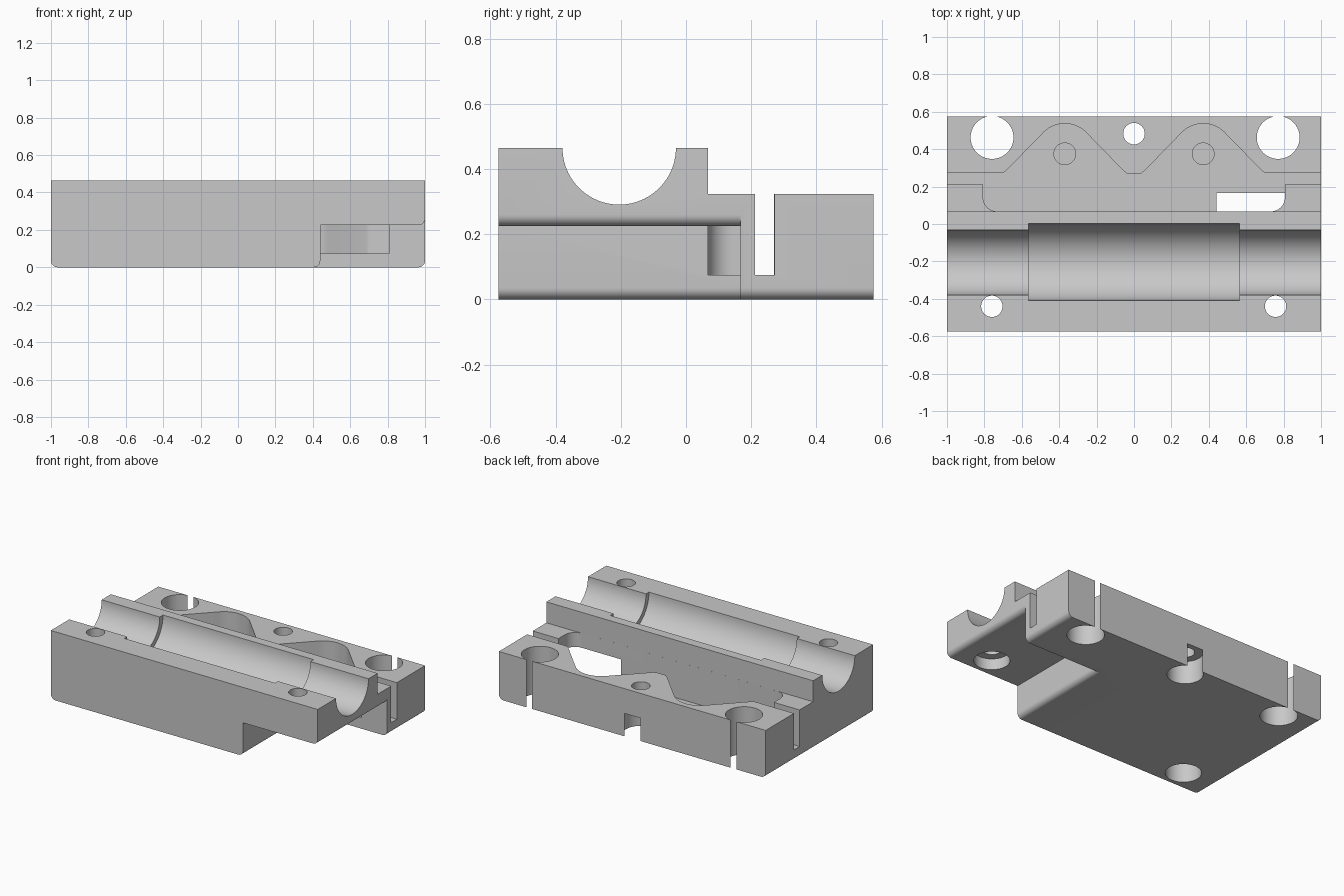
import bpy, bmesh
from math import sin, cos, radians
from mathutils import Vector

cube = bpy.data.objects.get("Cube")
if cube:
    bpy.data.objects.remove(cube, do_unlink=True)

grey = bpy.data.materials.new("light_grey")
grey.use_nodes = True
grey.diffuse_color = (0.58, 0.58, 0.58, 1)
grey.node_tree.nodes["Principled BSDF"].inputs["Base Color"].default_value = (0.58, 0.58, 0.58, 1)


def arc(cx, cy, r, start, end, steps=8):
    angles = [radians(start + (end - start) * i / steps) for i in range(steps + 1)]
    return [(cx + r * cos(a), cy + r * sin(a)) for a in angles]


def prism(name, outline, axis, low, high):
    """Extrude an outline along an axis; the outline lies in the other two axes."""
    place = {"x": lambda a, b: (low, a, b),
             "y": lambda a, b: (a, low, b),
             "z": lambda a, b: (a, b, low)}[axis]
    push = Vector([(high - low) * (axis == c) for c in "xyz"])
    bm = bmesh.new()
    face = bm.faces.new([bm.verts.new(place(a, b)) for a, b in outline])
    top = bmesh.ops.extrude_face_region(bm, geom=[face])
    verts = [g for g in top["geom"] if isinstance(g, bmesh.types.BMVert)]
    bmesh.ops.translate(bm, verts=verts, vec=push)
    bmesh.ops.recalc_face_normals(bm, faces=bm.faces)
    mesh = bpy.data.meshes.new(name)
    bm.to_mesh(mesh)
    bm.free()
    mesh.materials.append(grey)
    obj = bpy.data.objects.new(name, mesh)
    bpy.context.collection.objects.link(obj)
    return obj


def cylinder(name, a, b, r, axis, low, high, steps=64):
    return prism(name, arc(a, b, r, 0, 360, steps)[:-1], axis, low, high)


def cut(target, cutter):
    mod = target.modifiers.new(cutter.name, "BOOLEAN")
    mod.operation = "DIFFERENCE"
    mod.solver = "EXACT"
    mod.object = cutter
    bpy.context.view_layer.objects.active = target
    bpy.ops.object.modifier_apply(modifier=mod.name)
    bpy.data.objects.remove(cutter, do_unlink=True)


# Main block with rounded lower side edges
R = 0.035
TOP, STEP, FLOOR = 0.465, 0.323, 0.075
outline = arc(-1 + R, R, R, 180, 270) + arc(1 - R, R, R, 270, 360) + [(1, TOP), (-1, TOP)]
body = prism("carriage_block", outline, "y", -0.575, 0.575)

# Lower rear deck
cut(body, prism("deck_cut", [(0.067, STEP), (0.7, STEP), (0.7, 0.6), (0.067, 0.6)], "x", -1.1, 1.1))

# Undercut at the front left corner
under = [(0.44 - R, -0.1)] + arc(0.44 - R, R, R, -90, 0) + [(0.44, 0.225)]
under += arc(1 - R, 0.225 + R, R, -90, 0) + [(1.1, 0.225 + R), (1.1, -0.1)]
cut(body, prism("undercut", under, "y", -0.7, 0.167))

# Pocket with two rounded lobes and open side slots
half = [(0.037, 0.27), (0.053, 0.281)]
half += arc(0.37, 0.377, 0.16, 137, 43, 20)
half += [(0.687, 0.281), (0.705, 0.272), (1.1, 0.272), (1.1, 0.212), (0.807, 0.212)]
half += arc(0.807 - 0.075, 0.0672 + 0.075, 0.075, 0, -90, 10)
pocket = half + [(-x, y) for x, y in reversed(half)]
cut(body, prism("pocket", pocket, "z", FLOOR, 0.4))

# Bearing trough: narrow ends and a wider middle
cut(body, cylinder("rod_trough", -0.205, TOP, 0.174, "x", -1.1, 1.1, 96))
cut(body, cylinder("bearing_trough", -0.203, TOP, 0.207, "x", -0.565, 0.565, 96))

# Clamp screw holes with wide recesses below
for x in (-0.76, 0.757):
    cut(body, cylinder("screw_hole", x, -0.44, 0.057, "z", -0.1, 0.6))
    cut(body, cylinder("screw_recess", x, -0.44, 0.11, "z", -0.1, 0.3))

# Rear centre hole, its recess breaking through the back
cut(body, cylinder("centre_hole", 0, 0.483, 0.0575, "z", -0.1, 0.6))
cut(body, cylinder("centre_recess", 0, 0.483, 0.11, "z", -0.1, 0.155))

# Large rear holes that just break through the back
for x in (-0.759, 0.771):
    cut(body, cylinder("rear_hole", x, 0.4625, 0.1145, "z", -0.1, 0.6))

# Shallow seats in the pocket floor
for x in (-0.37, 0.37):
    cut(body, cylinder("pocket_seat", x, 0.375, 0.058, "z", 0.04, 0.2))

bpy.ops.object.select_all(action="DESELECT")
body.select_set(True)
bpy.context.view_layer.objects.active = body
bpy.ops.object.shade_smooth_by_angle(angle=radians(30))
